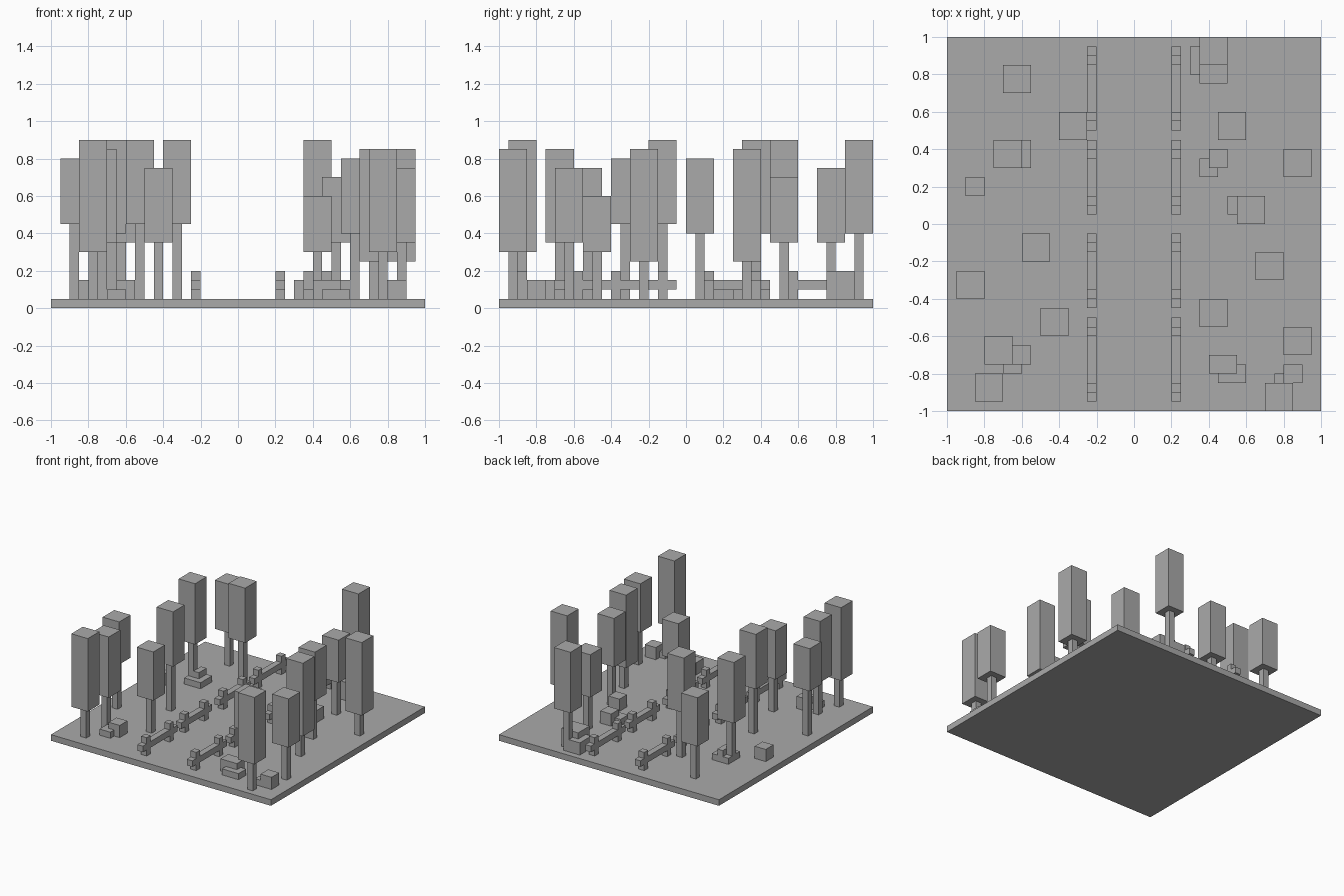
import bpy

if "Cube" in bpy.data.objects:
    bpy.data.objects.remove(bpy.data.objects["Cube"], do_unlink=True)

# Single flat grey
grey = bpy.data.materials.new("plain_grey")
grey.use_nodes = True
colour = (0.4, 0.4, 0.4, 1)
grey.diffuse_color = colour
grey.node_tree.nodes["Principled BSDF"].inputs["Base Color"].default_value = colour

GROUND = 0.05


def box(name, low, high):
    """Axis-aligned block between two corners."""
    middle = [(a + b) / 2 for a, b in zip(low, high)]
    bpy.ops.mesh.primitive_cube_add(size=1, location=middle)
    block = bpy.context.object
    block.name = name
    block.scale = [b - a for a, b in zip(low, high)]
    bpy.ops.object.transform_apply(location=False, rotation=False, scale=True)
    block.data.materials.append(grey)
    return block


def tree(x, y, bottom, top):
    """Thin square trunk with a tall square crown; x, y is the crown's low corner."""
    box("tree_trunk", (x + 0.05, y + 0.05, GROUND), (x + 0.1, y + 0.1, bottom))
    box("tree_crown", (x, y, bottom), (x + 0.15, y + 0.15, top))


def rock(x, y, width, depth, top, base=GROUND):
    box("rock", (x, y, base), (x + width, y + depth, top))


def fence(x, start, end):
    """One rail on two posts set in from its ends."""
    box("fence_rail", (x, start, 0.1), (x + 0.05, end, 0.15))
    for y in (start + 0.05, end - 0.1):
        box("fence_post", (x, y, GROUND), (x + 0.05, y + 0.05, 0.2))


# Ground slab
box("ground", (-1, -1, 0), (1, 1, GROUND))

# Fences along both sides of the path
for x in (-0.25, 0.2):
    for start, end in ((0.05, 0.45), (0.5, 0.95)):
        fence(x, start, end)
        fence(x, -end, -start)

# Trees on the -x side
tree(-0.7, 0.7, 0.35, 0.75)
tree(-0.4, 0.45, 0.45, 0.9)
tree(-0.75, 0.3, 0.4, 0.9)
tree(-0.6, -0.2, 0.45, 0.9)
tree(-0.95, -0.4, 0.45, 0.8)
tree(-0.5, -0.6, 0.35, 0.75)
tree(-0.8, -0.75, 0.35, 0.85)
tree(-0.85, -0.95, 0.3, 0.9)

# Trees on the +x side
tree(0.35, 0.85, 0.4, 0.9)
tree(0.45, 0.45, 0.35, 0.7)
tree(0.8, 0.25, 0.25, 0.85)
tree(0.55, 0, 0.4, 0.8)
tree(0.65, -0.3, 0.25, 0.85)
tree(0.35, -0.55, 0.3, 0.6)
tree(0.8, -0.7, 0.35, 0.75)
tree(0.7, -1, 0.3, 0.85)

# Rocks on the -x side
rock(-0.9, 0.15, 0.1, 0.1, 0.15)
rock(-0.7, 0.3, 0.15, 0.15, 0.1)
rock(-0.65, 0.35, 0.05, 0.1, 0.15, 0.1)
rock(-0.7, -0.8, 0.1, 0.1, 0.1)
rock(-0.65, -0.75, 0.1, 0.1, 0.15)

# Rocks on the +x side
rock(0.3, 0.8, 0.15, 0.15, 0.15)
rock(0.35, 0.75, 0.15, 0.15, 0.2)
rock(0.4, 0.3, 0.1, 0.1, 0.15)
rock(0.35, 0.25, 0.1, 0.1, 0.1)
rock(0.5, 0.05, 0.1, 0.1, 0.15)
rock(0.4, -0.8, 0.15, 0.1, 0.15)
rock(0.45, -0.85, 0.15, 0.1, 0.1)
rock(0.8, -0.85, 0.1, 0.1, 0.15)
rock(0.75, -0.85, 0.1, 0.05, 0.1)
